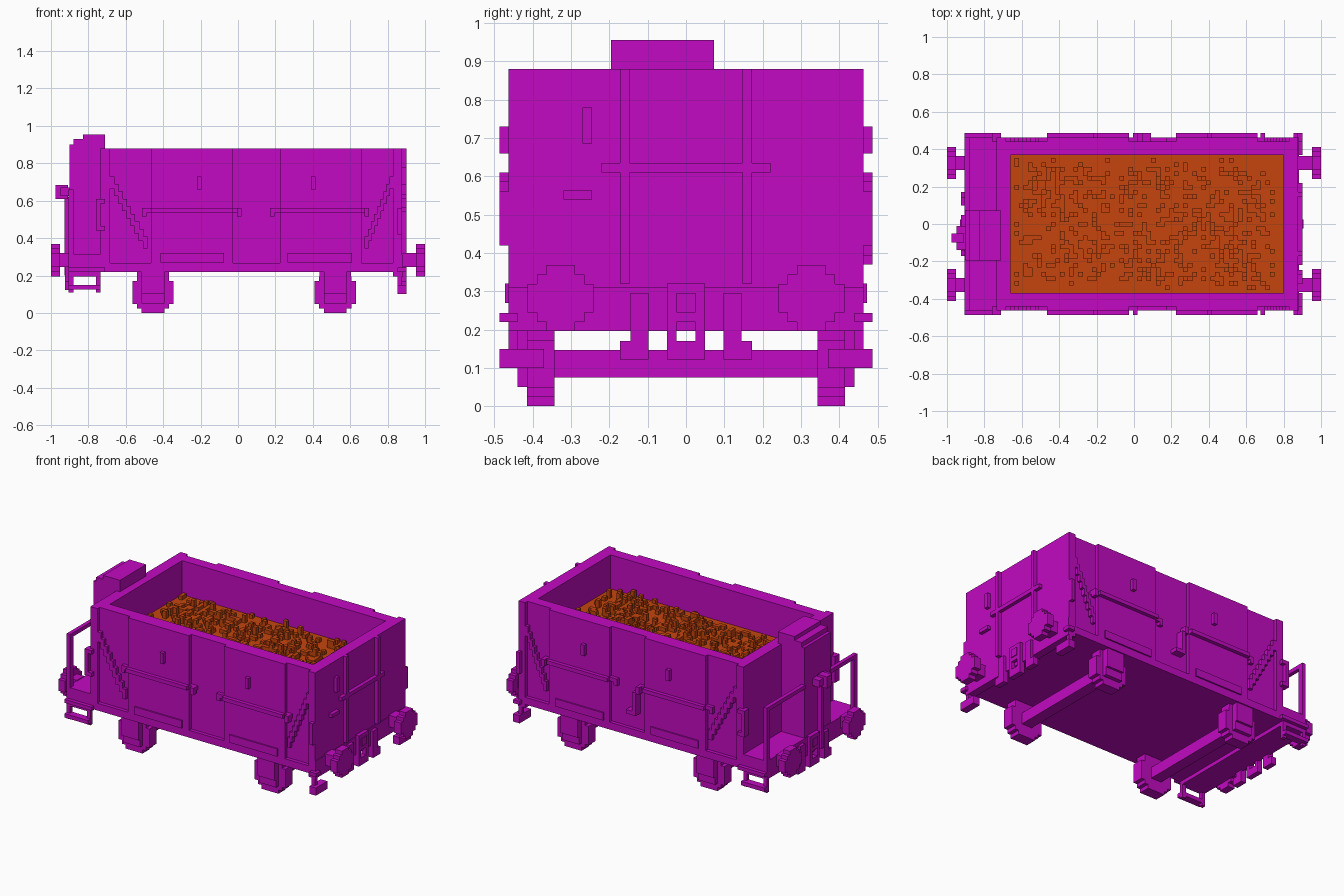
import bpy, bmesh, random
from mathutils import Matrix, Vector

cube = bpy.data.objects.get("Cube")
if cube:
    bpy.data.objects.remove(cube)

V = 0.0244  # block size


def material(name, rgb):
    m = bpy.data.materials.new(name)
    m.use_nodes = True
    col = (*rgb, 1)
    m.diffuse_color = col
    m.node_tree.nodes["Principled BSDF"].inputs["Base Color"].default_value = col
    return m


PAINT = material("magenta paint", (0.54, 0.003, 0.54))
ORE = material("orange ore", (0.56, 0.06, 0.004))


def part(name, boxes, mat=PAINT):
    """One object from boxes given as (x range, y range, z range)."""
    bm = bmesh.new()
    for b in boxes:
        mid = Vector([(r[0] + r[1]) / 2 for r in b])
        size = [abs(r[1] - r[0]) for r in b]
        bmesh.ops.create_cube(bm, size=1, matrix=Matrix.Translation(mid) @ Matrix.Diagonal((*size, 1)))
    me = bpy.data.meshes.new(name)
    bm.to_mesh(me)
    bm.free()
    me.materials.append(mat)
    ob = bpy.data.objects.new(name, me)
    bpy.context.collection.objects.link(ob)
    return ob


def out(side, a, b):
    return (side * a, side * b)


def stepped_disc(half, cut):
    """Overlapping rectangles that make a blocky round outline."""
    return [((-half + cut * i, half - cut * i), (-half + cut * (2 - i), half - cut * (2 - i))) for i in range(3)]


def shift(r, c):
    return (r[0] + c, r[1] + c)


WALL, PANEL, TRIM = 0.44, 0.463, 0.487
BOTTOM, TOP = 0.22, 0.88
X0, X1 = -0.735, 0.877

# Hopper: floor, walls and load
part("floor", [((X0, X1), (-WALL, WALL), (BOTTOM, 0.27))])
part("side_walls", [((X0, X1), out(s, 0.37, WALL), (BOTTOM, TOP)) for s in (-1, 1)])
part("end_walls", [((X0, -0.66), (-WALL, WALL), (BOTTOM, TOP)),
                   ((0.80, X1), (-WALL, WALL), (BOTTOM, TOP))])
part("ore_bed", [((-0.67, 0.81), (-0.38, 0.38), (0.27, 0.66))], ORE)

random.seed(4)
lumps = []
for i in range(57):
    for j in range(29):
        edge = min(i, 56 - i, j, 28 - j)
        if random.random() < (0.12 if edge < 2 else 0.34):
            x, y = -0.64 + i * V, -0.354 + j * V
            h = V * random.choice((1, 1, 1, 2))
            lumps.append(((x, x + V), (y, y + V), (0.65, 0.66 + h)))
part("ore_lumps", lumps, ORE)

# Side panelling, bars and braces
for s, label in ((-1, "right"), (1, "left")):
    skin = out(s, WALL - 0.01, PANEL)
    trim = out(s, PANEL - 0.01, TRIM)
    part(label + "_panels", [((a, b), skin, (BOTTOM, TOP)) for a, b in
                             ((X0, -0.685), (-0.465, -0.027), (0.225, 0.66), (0.83, X1))])
    part(label + "_sill", [((X0, X1), skin, (BOTTOM, 0.267))])

    bars = []
    for a, b in ((-0.513, 0.02), (0.17, 0.70)):
        bars += [((a, b), skin, (0.535, 0.56)),
                 ((a, a + V), skin, (0.515, 0.56)), ((b - V, b), trim, (0.515, 0.56))]
    for a, b in ((-0.465, -0.027), (0.225, 0.66)):
        bars.append(((a, b), trim, (0.535, 0.56)))
    part(label + "_door_bars", bars)

    part(label + "_handles", [((x, x + V), trim, (0.66, 0.73)) for x in (-0.22, 0.39)])
    part(label + "_label_boards", [((a, b), out(s, WALL, PANEL + 0.009), (0.27, 0.32))
                                   for a, b in ((-0.415, -0.075), (0.265, 0.61))])

    # Stair-stepped diagonal braces
    steps = []
    for start, end in ((-0.685, -0.487), (0.83, 0.68)):
        n = 9
        dx = (end - start) / n
        for k in range(n):
            x = start + k * dx
            z = 0.73 - k * 0.04
            steps.append(((x, x + dx * 1.15), skin, (z - 0.065, z)))
    part(label + "_braces", steps)

    # Corner grab irons
    part(label + "_grab_irons", [
        ((-0.76, -0.735), out(s, WALL, TRIM), (0.44, 0.61)),
        ((-0.76, -0.71), trim, (0.585, 0.61)), ((-0.76, -0.71), trim, (0.44, 0.465)),
        ((0.853, 0.877), trim, (0.42, 0.56))])

    # Foot steps
    part(label + "_platform_step", [
        ((-0.905, -0.88), out(s, 0.44, PANEL), (0.11, 0.24)),
        ((-0.76, -0.735), out(s, 0.44, PANEL), (0.11, 0.24)),
        ((-0.905, -0.735), out(s, 0.44, TRIM), (0.125, 0.15)),
        ((-0.905, -0.71), out(s, 0.42, TRIM), (0.22, 0.243))])
    part(label + "_end_step", [
        ((0.853, 0.877), out(s, 0.44, PANEL), (0.12, 0.24)),
        ((0.853, 0.90), out(s, 0.37, TRIM), (0.10, 0.15)),
        ((0.853, 0.90), out(s, 0.44, TRIM), (0.22, 0.243))])

part("release_lever", [((0.02, 0.045), (WALL, TRIM), (0.37, 0.52)),
                       ((0.02, 0.09), (WALL, TRIM), (0.37, 0.395))])

# Far end ribs and fittings
END = (X1 - 0.01, 0.90)
part("end_ribs", [(END, out(s, 0.147, 0.172), (0.32, TOP)) for s in (-1, 1)]
     + [(END, (-0.22, 0.22), (0.61, 0.635))])
part("end_plates", [(END, (-0.27, -0.245), (0.685, 0.78)), (END, (-0.32, -0.245), (0.54, 0.563))])
part("end_beam", [((0.83, X1 + 0.004), (-PANEL, PANEL), (0.196, 0.31))])

# Brake platform, cabinet and railings
part("platform", [((-0.905, X0), (-PANEL, PANEL), (0.196, 0.315))])
part("cabinet", [((-0.90, -0.71), (-0.196, 0.073), (0.315, 0.90)),
                 ((-0.88, -0.71), (-0.196, 0.073), (0.90, 0.93)),
                 ((-0.83, -0.71), (-0.196, 0.073), (0.93, 0.955))])
part("brake_wheel", [((-0.975, -0.91), (-0.10, -0.05), (0.61, 0.685)),
                     ((-0.95, -0.89), (-0.14, -0.01), (0.625, 0.67)),
                     ((-0.927, -0.89), (-0.088, -0.062), (0.2, 0.62))])
rails = []
for s, inner in ((-1, 0.19), (1, 0.07)):
    rails += [((-0.905, -0.88), out(s, 0.43, PANEL), (0.3, 0.66)),
              ((-0.905, -0.88), out(s, inner, PANEL), (0.635, 0.66))]
part("railings", rails)

# Buffers and couplings at both ends
for e, face, tip, label in ((1, X1, 1.0, "front"), (-1, 0.90, 1.0, "rear")):
    buffers = []
    for y in (-0.327, 0.327):
        buffers.append((out(e, face, 0.97), shift((-0.037, 0.037), y), (0.245, 0.32)))
        for ry, rz in stepped_disc(0.086, V):
            buffers.append((out(e, 0.952, tip), shift(ry, y), shift(rz, 0.282)))
    part(label + "_buffers", buffers)

    near = out(e, face - 0.01, face + V)
    coupling = [(near, (-0.049, 0.049), (0.22, 0.32)), (near, (-0.049, 0.049), (0.122, 0.15)),
                (out(e, face, face + 0.03), (-0.025, 0.025), (0.245, 0.295)),
                (near, (-0.025, 0.025), (0.15, 0.17))]
    for s in (-1, 1):
        coupling += [(near, out(s, 0.025, 0.049), (0.122, 0.3)),
                     (near, out(s, 0.098, 0.145), (0.122, 0.295)),
                     (near, out(s, 0.098, 0.172), (0.122, 0.17))]
    part(label + "_coupling", coupling)

# Wheels, axle boxes and axles
for cx, label in ((-0.455, "rear"), (0.52, "front")):
    wheels = []
    for s in (-1, 1):
        for rx, rz in stepped_disc(0.11, V):
            wheels.append((shift(rx, cx), out(s, 0.343, 0.415), shift(rz, 0.11)))
        wheels += [(shift((-0.085, 0.085), cx), out(s, 0.343, 0.415), (0.11, BOTTOM)),
                   (shift((-0.061, 0.061), cx), out(s, 0.40, 0.44), (0.05, BOTTOM)),
                   (shift((-0.061, 0.061), cx), out(s, 0.40, 0.455), (0.10, BOTTOM))]
    part(label + "_wheels", wheels)
    part(label + "_axle", [(shift((-0.037, 0.037), cx), (-0.35, 0.35), (0.075, 0.147))])
